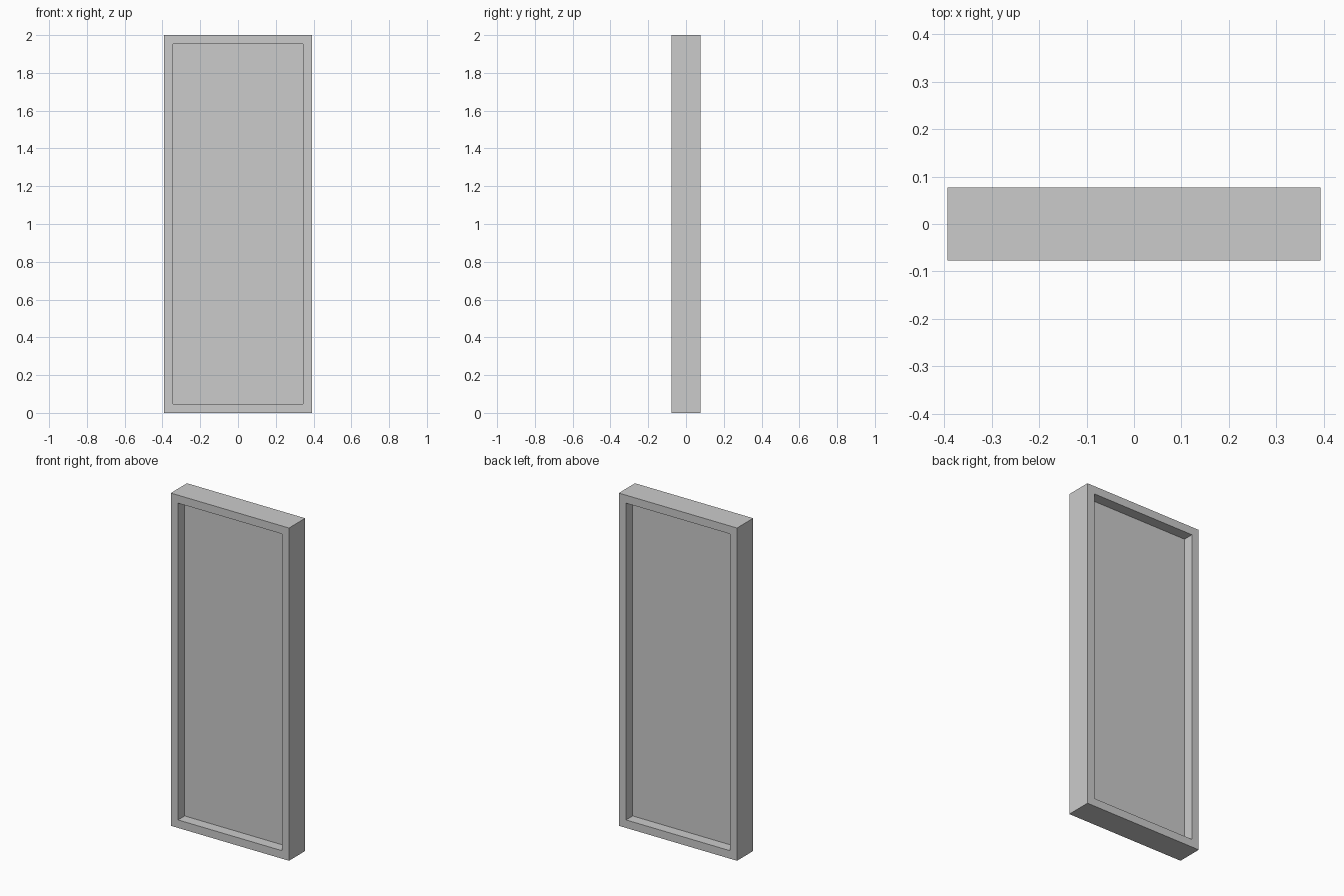
import bpy

if "Cube" in bpy.data.objects:
    bpy.data.objects.remove(bpy.data.objects["Cube"])

W, D, H = 0.786, 0.154, 2.0    # overall size
T = 0.048                      # width of the frame border
RECESS = 0.063                 # depth of the panel below each frame face


def mesh_object(name, verts, faces):
    mesh = bpy.data.meshes.new(name)
    mesh.from_pydata(verts, [], faces)
    mesh.update()
    ob = bpy.data.objects.new(name, mesh)
    bpy.context.collection.objects.link(ob)
    return ob


def loop(inset, y):
    x = W / 2 - inset
    return [(-x, y, inset), (x, y, inset), (x, y, H - inset), (-x, y, H - inset)]


# Frame: a rectangular section swept round the four corners
rings = [loop(0, -D / 2), loop(0, D / 2), loop(T, D / 2), loop(T, -D / 2)]
verts = [v for ring in rings for v in ring]
faces = []
for r in range(4):
    for c in range(4):
        s, n = (r + 1) % 4, (c + 1) % 4
        faces.append((r * 4 + c, s * 4 + c, s * 4 + n, r * 4 + n))
mesh_object("door_frame", verts, faces)

# Panel: thin slab set midway in the frame, recessed on both faces
p = D / 2 - RECESS
verts = loop(T, -p) + loop(T, p)
faces = [(0, 1, 2, 3), (7, 6, 5, 4)]
faces += [(c, c + 4, (c + 1) % 4 + 4, (c + 1) % 4) for c in range(4)]
mesh_object("door_panel", verts, faces)
